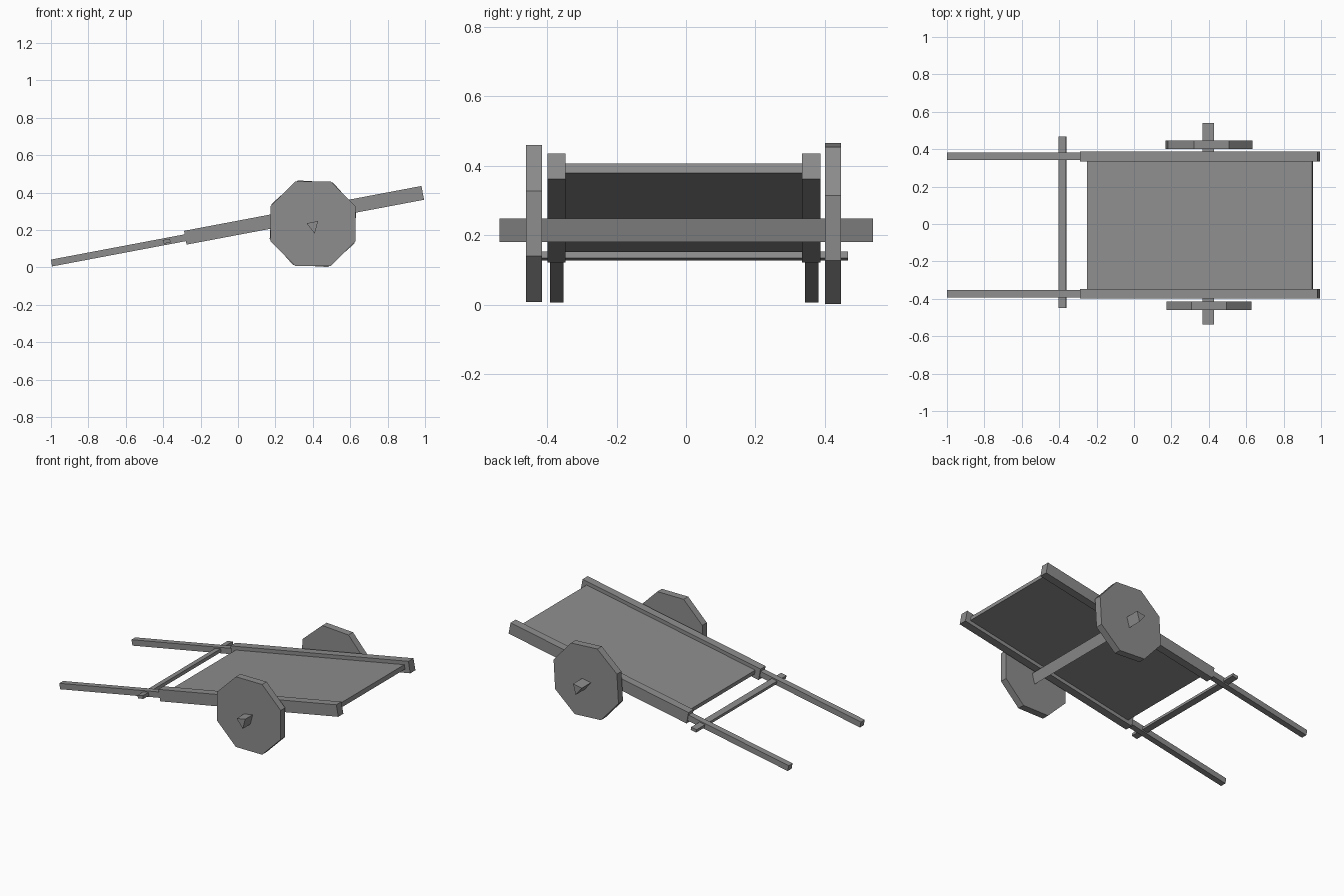
import bpy
import bmesh
from math import radians, pi
from mathutils import Matrix

old = bpy.data.objects.get("Cube")
if old:
    bpy.data.objects.remove(old, do_unlink=True)

# Single plain material
grey = bpy.data.materials.new("grey wood")
grey.use_nodes = True
colour = (0.27, 0.27, 0.27, 1)
grey.diffuse_color = colour
grey.node_tree.nodes["Principled BSDF"].inputs["Base Color"].default_value = colour

# The whole cart bed leans down toward the handles
TILT = Matrix.Translation((0.353, 0, 0.279)) @ Matrix.Rotation(radians(-10.7), 4, "Y")


def add_part(name, bm, matrix):
    bmesh.ops.recalc_face_normals(bm, faces=bm.faces)
    mesh = bpy.data.meshes.new(name)
    bm.to_mesh(mesh)
    bm.free()
    mesh.materials.append(grey)
    obj = bpy.data.objects.new(name, mesh)
    obj.matrix_world = matrix
    bpy.context.collection.objects.link(obj)
    return obj


def box(name, x0, x1, y, width, thick):
    """Board lying in the tilted frame, from x0 to x1 along its slope."""
    bm = bmesh.new()
    bmesh.ops.create_cube(bm, size=1)
    bmesh.ops.scale(bm, vec=(x1 - x0, width, thick), verts=bm.verts)
    return add_part(name, bm, TILT @ Matrix.Translation(((x0 + x1) / 2, y, 0)))


def wheel(name, y, turn):
    """Solid eight-sided disc with flats at top and bottom."""
    bm = bmesh.new()
    bmesh.ops.create_cone(bm, cap_ends=True, segments=8, radius1=0.245,
                          radius2=0.245, depth=0.046,
                          matrix=Matrix.Rotation(pi / 2, 4, "X")
                          @ Matrix.Rotation(pi / 8, 4, "Z"))
    place = Matrix.Translation((0.401, y, 0.234)) @ Matrix.Rotation(radians(turn), 4, "Y")
    return add_part(name, bm, place)


# Bed, side rails and handles
box("bed", -0.612, 0.612, -0.006, 0.71, 0.028)
for side, rail_y, handle_y in (("right", -0.373, -0.373), ("left", 0.361, 0.363)):
    box(side + "_rail", -0.646, 0.646, rail_y, 0.052, 0.075)
    box(side + "_handle", -1.374, -0.6, handle_y, 0.039, 0.037)

# Bar joining the handles
box("handle_crossbar", -0.767, -0.728, 0.009, 0.916, 0.02)

# Three-sided axle hung under the rails
bm = bmesh.new()
ends = [[bm.verts.new((x, y, z)) for x, z in ((0.366, 0.236), (0.428, 0.248), (0.410, 0.181))]
        for y in (-0.537, 0.539)]
for end in ends:
    bm.faces.new(end)
for i in range(3):
    j = (i + 1) % 3
    bm.faces.new((ends[0][i], ends[0][j], ends[1][j], ends[1][i]))
add_part("axle", bm, Matrix.Identity(4))

# Wheels, the left one turned slightly
wheel("right_wheel", -0.438, 0)
wheel("left_wheel", 0.423, 3.4)
